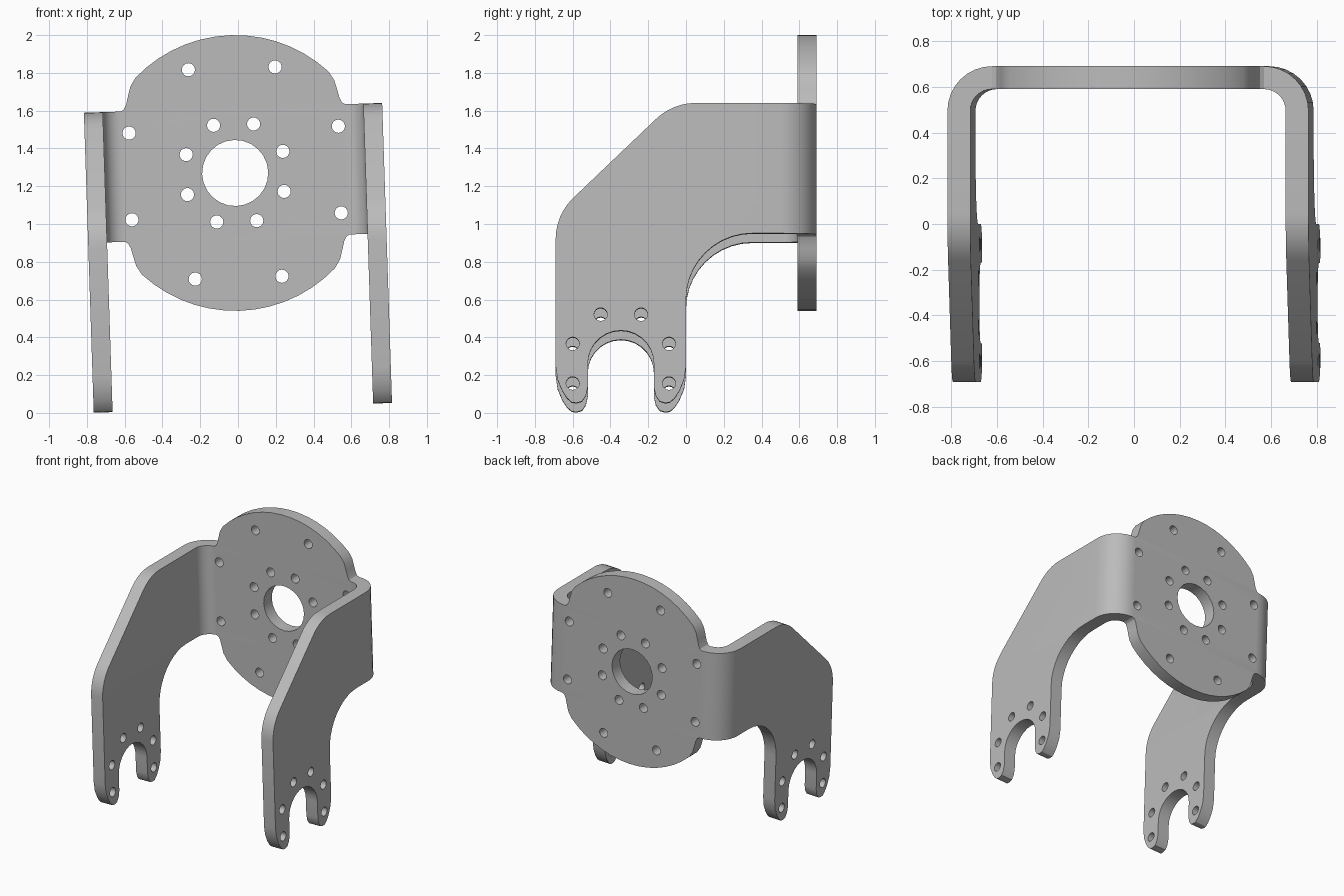
import bpy, bmesh, math
from mathutils import Matrix, Vector

if "Cube" in bpy.data.objects:
    bpy.data.objects.remove(bpy.data.objects["Cube"])

T = 0.05                       # half sheet thickness
HALF = 0.345                   # half height of the arms
BU, BY = 0.595, 0.495          # bend centre (sideways, depth)
MID = -0.345                   # centre line of the fork, in y


def arc(cx, cy, r, a0, a1, n):
    return [(cx + r * math.cos(math.radians(a0 + (a1 - a0) * i / n)),
             cy + r * math.sin(math.radians(a0 + (a1 - a0) * i / n))) for i in range(n + 1)]


def hole(cx, cy, r, n=16):
    return arc(cx, cy, r, 0, 360, n)[:-1]


def sheet(bm, loops, matrix):
    """Fill an outline with holes, thicken it, and add it to bm."""
    cu = bpy.data.curves.new("profile", 'CURVE')
    cu.dimensions, cu.fill_mode, cu.extrude = '2D', 'BOTH', T
    for pts in loops:
        s = cu.splines.new('POLY')
        s.points.add(len(pts) - 1)
        for p, (x, y) in zip(s.points, pts):
            p.co = (x, y, 0, 1)
        s.use_cyclic_u = True
    ob = bpy.data.objects.new("profile", cu)
    bpy.context.collection.objects.link(ob)
    me = bpy.data.meshes.new_from_object(ob.evaluated_get(bpy.context.evaluated_depsgraph_get()))
    bpy.data.objects.remove(ob)
    me.transform(matrix)
    bm.from_mesh(me)
    bpy.data.meshes.remove(me)


bm = bmesh.new()

# Round plate with relief notches, bolt circles and centre hole
quarter = arc(0, 0, 0.73, 90, 45.5, 7) + [(0.54, 0.475), (0.555, 0.42), (0.565, 0.38),
                                          (0.578, 0.355), (BU, HALF)]
right = quarter + [(x, -y) for x, y in reversed(quarter)][:-1]
left = [(-x, -y) for x, y in right]
plate = [right + [(0, -0.73)] + left[1:], hole(0, 0, 0.175, 24)]
for k in range(8):
    a = math.radians(22.5 + 45 * k)
    for r in (0.6, 0.277):
        plate.append(hole(r * math.cos(a), r * math.sin(a), 0.035))
sheet(bm, plate, Matrix(((1, 0, 0, 0), (0, 0, -1, BY + 0.145), (0, 1, 0, 0), (0, 0, 0, 1))))

# Forked arm profile in (y, height)
foot = [(.345, -1.05), (.335, -1.12), (.31, -1.18), (.285, -1.218), (.26, -1.24), (.235, -1.244),
        (.205, -1.235), (.185, -1.205), (.175, -1.16)]
arm = [(BY, HALF)]
arm += arc(0.05, 0.045, 0.3, 90, 135, 6) + arc(-0.39, -0.375, 0.3, 135, 180, 6)
arm += [(MID - d, v) for d, v in foot]
arm += arc(MID, -1.035, 0.175, 180, 0, 14)
arm += [(MID + d, v) for d, v in reversed(foot)]
arm += arc(0.35, -0.695, 0.35, 180, 90, 10) + [(BY, -HALF)]
arm_loops = [arm]
for s in (-1, 1):
    for d, v in ((.255, -.93), (.255, -1.14), (.107, -.775)):
        arm_loops.append(hole(MID + s * d, v, 0.035))

for side in (-1, 1):
    sheet(bm, arm_loops, Matrix(((0, 0, 1, side * 0.74), (1, 0, 0, 0), (0, 1, 0, 0), (0, 0, 0, 1))))
    # Rounded bend joining plate and arm
    rings = []
    for (ix, iy), (ox, oy) in zip(arc(BU, BY, 0.095, 0, 90, 8), arc(BU, BY, 0.195, 0, 90, 8)):
        rings.append([bm.verts.new((side * x, y, z)) for x, y, z in
                      ((ix, iy, -HALF), (ox, oy, -HALF), (ox, oy, HALF), (ix, iy, HALF))])
    for a, b in zip(rings, rings[1:]):
        for i in range(4):
            j = (i + 1) % 4
            bm.faces.new((a[i], a[j], b[j], b[i]))

# Drop the hidden seam faces, then weld the sheet into one body
seams = [f for f in bm.faces
         if all(abs(abs(v.co.x) - BU) < 1e-4 for v in f.verts)
         or all(abs(v.co.y - BY) < 1e-4 for v in f.verts)]
bmesh.ops.delete(bm, geom=seams, context='FACES')
bmesh.ops.remove_doubles(bm, verts=bm.verts[:], dist=0.0005)
bmesh.ops.recalc_face_normals(bm, faces=bm.faces[:])

# The whole bracket leans slightly sideways
bm.transform(Matrix.Translation(Vector((-0.015, 0, 1.27))) @ Matrix.Rotation(math.radians(-1.88), 4, 'Y'))

mesh = bpy.data.meshes.new("fork_bracket")
bm.to_mesh(mesh)
bm.free()
bracket = bpy.data.objects.new("fork_bracket", mesh)
bpy.context.collection.objects.link(bracket)
grey = bpy.data.materials.new("plain grey metal")
grey.diffuse_color = (0.5, 0.5, 0.5, 1)
grey.use_nodes = True
grey.node_tree.nodes["Principled BSDF"].inputs["Base Color"].default_value = grey.diffuse_color
mesh.materials.clear()
mesh.materials.append(grey)
bpy.context.view_layer.objects.active = bracket
bracket.select_set(True)
bpy.ops.object.shade_smooth_by_angle(angle=math.radians(30))
